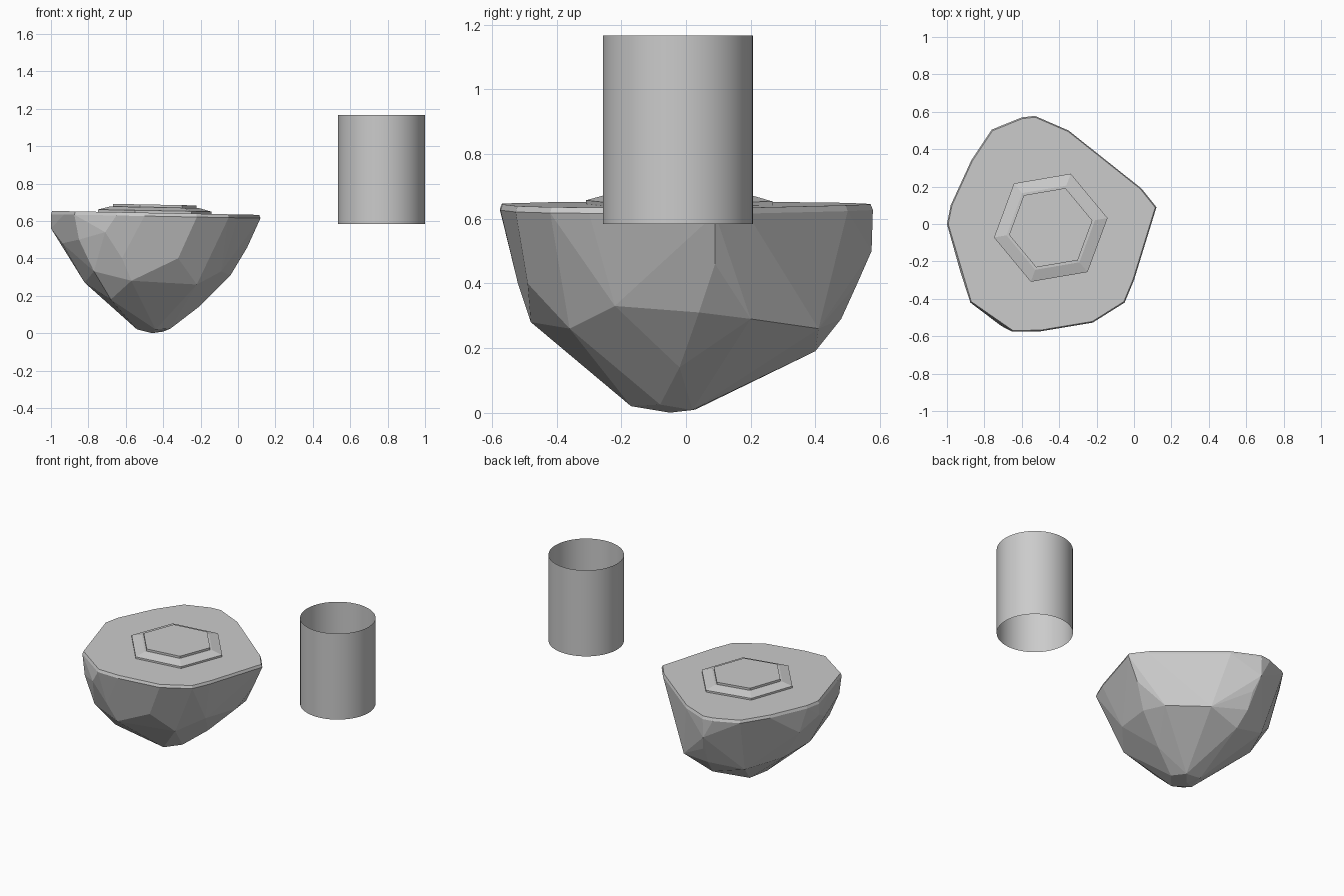
import bpy, bmesh, math
from mathutils import Vector

if "Cube" in bpy.data.objects:
    bpy.data.objects.remove(bpy.data.objects["Cube"])


def finish(name, bm):
    bmesh.ops.recalc_face_normals(bm, faces=bm.faces[:])
    me = bpy.data.meshes.new(name)
    bm.to_mesh(me)
    bm.free()
    ob = bpy.data.objects.new(name, me)
    bpy.context.collection.objects.link(ob)
    return ob


CX, CY = -0.445, -0.02


def ground(x):
    # the top surface leans slightly down to the right
    return 0.643 - 0.019 * (x - CX)


def loft(name, rings, cap=True):
    bm = bmesh.new()
    loops = [[bm.verts.new(p) for p in r] for r in rings]
    n = len(loops[0])
    for a, b in zip(loops, loops[1:]):
        for i in range(n):
            j = (i + 1) % n
            bm.faces.new((a[i], a[j], b[j], b[i]))
    if cap:
        bm.faces.new(loops[0][::-1])
        bm.faces.new(loops[-1])
    return finish(name, bm)


# Faceted rock: top outline with a thin chamfered rim, then facet corners
outline = [(-1, 0), (-0.98, 0.1), (-0.87, 0.34), (-0.76, 0.505), (-0.6, 0.57),
           (-0.53, 0.578), (-0.35, 0.5), (-0.17, 0.37), (0.04, 0.19),
           (0.12, 0.09), (0.05, -0.13), (0.0, -0.3), (-0.05, -0.42),
           (-0.22, -0.527), (-0.5, -0.574), (-0.65, -0.576),
           (-0.875, -0.42), (-0.93, -0.25)]
corners = [
    (-1.0, 0.0, 0.56), (-0.95, 0.14, 0.48), (-0.94, -0.15, 0.48),
    (-0.85, -0.43, 0.5), (-0.71, -0.545, 0.54), (-0.53, 0.574, 0.5),
    (-0.5, 0.53, 0.4), (-0.05, 0.22, 0.46), (0.05, 0.09, 0.46),
    (-0.77, -0.44, 0.33), (-0.62, -0.52, 0.4), (-0.57, -0.48, 0.28),
    (-0.32, -0.49, 0.4), (-0.22, -0.36, 0.26), (-0.09, -0.22, 0.33),
    (-0.04, 0.04, 0.31), (-0.08, 0.2, 0.29), (-0.27, 0.41, 0.26),
    (-0.5, 0.48, 0.29), (-0.48, 0.4, 0.19), (-0.7, 0.37, 0.25),
    (-0.82, 0.12, 0.27), (-0.82, -0.16, 0.27), (-0.68, -0.35, 0.18),
    (-0.21, -0.02, 0.14), (-0.54, -0.1, 0.02), (-0.5, 0.03, 0.01),
    (-0.46, -0.05, 0.0), (-0.4, 0.02, 0.008), (-0.36, -0.08, 0.025),
    (-0.44, -0.17, 0.02)]
bm = bmesh.new()
for x, y in outline:
    bm.verts.new((x, y, ground(x) - 0.018))
    ix, iy = CX + (x - CX) * 0.988, CY + (y - CY) * 0.988
    bm.verts.new((ix, iy, ground(ix)))
for c in corners:
    bm.verts.new(c)
res = bmesh.ops.convex_hull(bm, input=bm.verts[:])
junk = set(res["geom_interior"]) | set(res["geom_unused"])
bmesh.ops.delete(bm, geom=[g for g in junk if isinstance(g, bmesh.types.BMVert)],
                 context='VERTS')
# merge nearly coplanar triangles into broad facets
bmesh.ops.dissolve_limit(bm, angle_limit=math.radians(5),
                         verts=bm.verts[:], edges=bm.edges[:])
finish("rock", bm)


# Hexagonal stepped platform
def hexagon(r, h):
    pts = []
    for i in range(6):
        a = math.radians(9.7 + 60 * i)
        x, y = CX + r * math.cos(a), CY + r * math.sin(a)
        pts.append(Vector((x, y, ground(x) + h)))
    return pts


loft("platform_base", [hexagon(0.308, -0.01), hexagon(0.308, 0.012),
                       hexagon(0.24, 0.03)])
loft("platform_top", [hexagon(0.226, 0.025), hexagon(0.226, 0.044)])


# Open floating tube
def circle(z):
    return [(0.767 + 0.232 * math.cos(math.tau * i / 64),
             -0.025 + 0.232 * math.sin(math.tau * i / 64), z) for i in range(64)]


tube = loft("open_tube", [circle(0.583), circle(1.167)], cap=False)
bpy.context.view_layer.objects.active = tube
tube.select_set(True)
bpy.ops.object.shade_smooth_by_angle()
